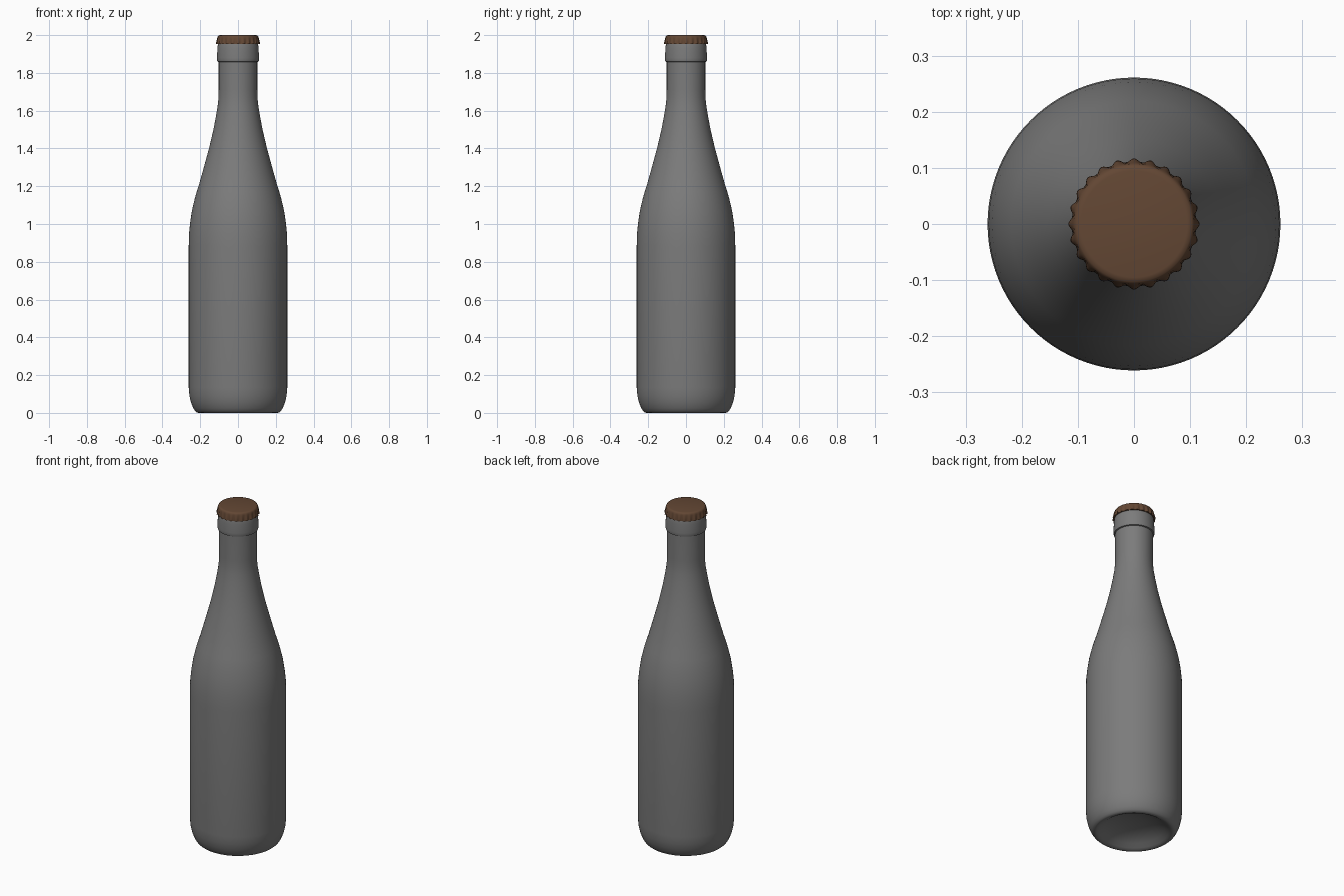
import bpy, bmesh, math

if "Cube" in bpy.data.objects:
    bpy.data.objects.remove(bpy.data.objects["Cube"])


def lathe(name, profile, segments, color, radius=None):
    """Spin (r, z) points about z; radius(i, r, angle) may vary each ring."""
    bm = bmesh.new()
    rings = []
    for i, (r, z) in enumerate(profile):
        if r == 0:
            rings.append([bm.verts.new((0, 0, z))] * segments)
            continue
        ring = []
        for s in range(segments):
            a = 2 * math.pi * s / segments
            q = radius(i, r, a) if radius else r
            ring.append(bm.verts.new((q * math.cos(a), q * math.sin(a), z)))
        rings.append(ring)
    for lo, hi in zip(rings, rings[1:]):
        for s in range(segments):
            t = (s + 1) % segments
            quad = list(dict.fromkeys((lo[s], lo[t], hi[t], hi[s])))
            bm.faces.new(quad)
    bmesh.ops.recalc_face_normals(bm, faces=bm.faces)
    mesh = bpy.data.meshes.new(name)
    bm.to_mesh(mesh)
    bm.free()
    mat = bpy.data.materials.new(name + "_color")
    mat.diffuse_color = color
    mat.use_nodes = True
    mat.node_tree.nodes["Principled BSDF"].inputs["Base Color"].default_value = mat.diffuse_color
    mesh.materials.append(mat)
    ob = bpy.data.objects.new(name, mesh)
    bpy.context.collection.objects.link(ob)
    bpy.ops.object.select_all(action='DESELECT')
    ob.select_set(True)
    bpy.context.view_layer.objects.active = ob
    bpy.ops.object.shade_smooth_by_angle(angle=math.radians(45))
    return ob


# Bottle: hollowed base, straight body, long shoulder, neck and lip ring
bottle_profile = [
    (0, 0.06), (0.06, 0.057), (0.12, 0.045), (0.165, 0.024), (0.188, 0.008),
    (0.2, 0.002), (0.21, 0.0), (0.219, 0.003), (0.227, 0.01), (0.237, 0.025),
    (0.249, 0.055), (0.257, 0.09), (0.261, 0.135), (0.261, 0.88),
    (0.259, 0.95), (0.253, 1.01), (0.244, 1.07), (0.23, 1.13),
    (0.219, 1.17), (0.206, 1.21), (0.178, 1.31), (0.151, 1.41), (0.13, 1.5),
    (0.115, 1.58), (0.107, 1.63), (0.103, 1.67), (0.102, 1.71),
    (0.102, 1.858), (0.109, 1.86), (0.111, 1.868), (0.111, 1.88),
    (0.109, 1.93), (0.106, 1.955), (0.1, 1.975), (0.085, 1.985), (0, 1.985)]
lathe("bottle", bottle_profile, 96, (0.2, 0.2, 0.2, 1))

# Crown cap: rounded edge flaring into a skirt of 24 crimps
cap_profile = [
    (0, 2.0), (0.095, 2.0), (0.103, 1.998), (0.107, 1.993), (0.109, 1.985),
    (0.111, 1.973), (0.113, 1.96), (0.1135, 1.952), (0.104, 1.952)]
crimp = [0, 0, 0, 0, 0.0008, 0.002, 0.0032, 0.0035, 0]
lathe("crown_cap", cap_profile, 192, (0.125, 0.063, 0.034, 1),
      lambda i, r, a: r + crimp[i] * math.cos(24 * a))
